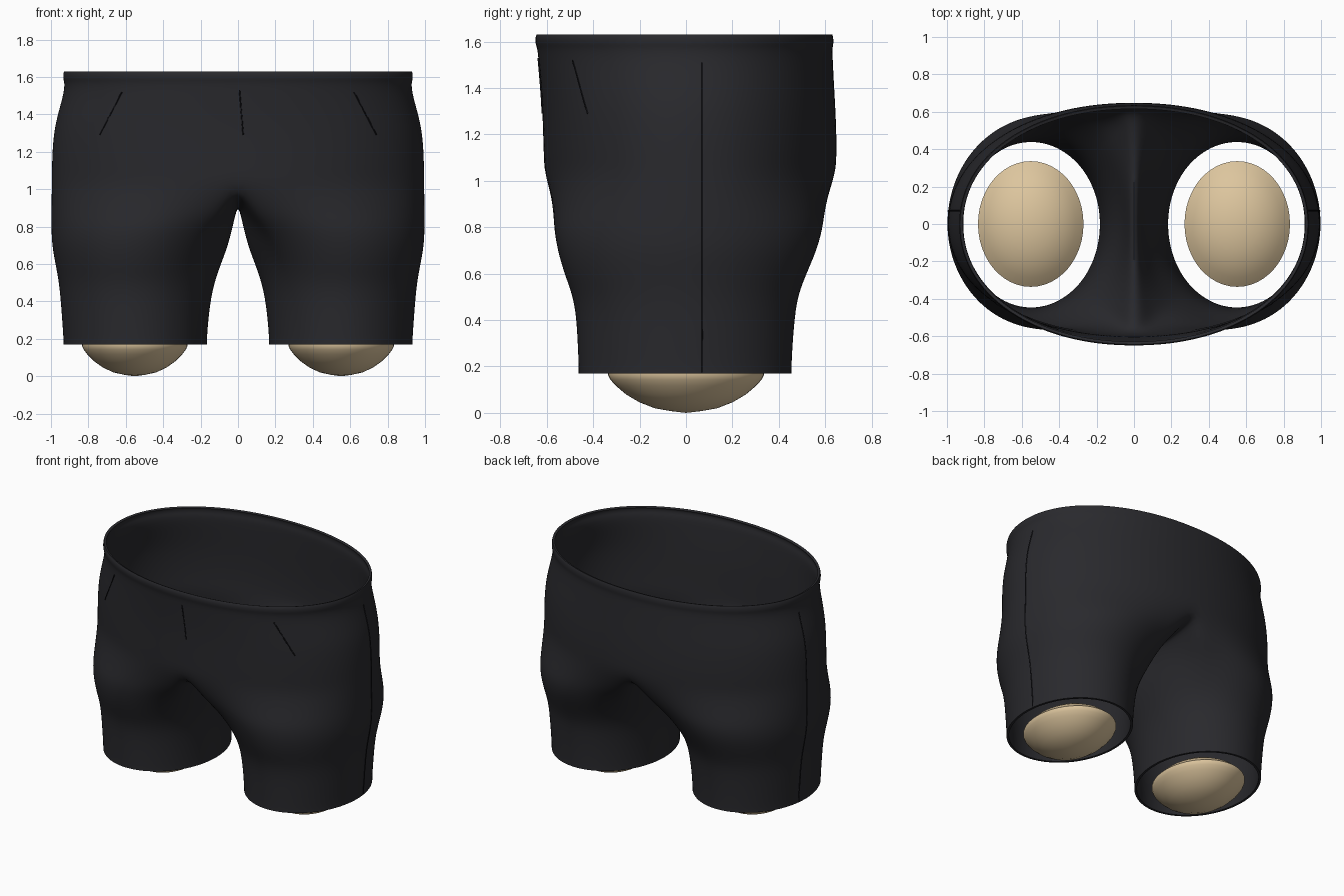
import bpy, bmesh
from math import sin, cos, radians, pi, copysign
from mathutils import Vector
from mathutils.bvhtree import BVHTree

if "Cube" in bpy.data.objects:
    bpy.data.objects.remove(bpy.data.objects["Cube"])


def material(name, rgb):
    m = bpy.data.materials.new(name)
    m.diffuse_color = (*rgb, 1)
    m.use_nodes = True
    m.node_tree.nodes["Principled BSDF"].inputs["Base Color"].default_value = m.diffuse_color
    return m


BLACK = material("black_cloth", (0.022, 0.022, 0.026))
SEAM = material("seam_thread", (0.006, 0.006, 0.008))
TAN = material("tan", (0.72, 0.56, 0.34))


def make_object(name, bm, mat):
    me = bpy.data.meshes.new(name)
    bm.to_mesh(me)
    bm.free()
    ob = bpy.data.objects.new(name, me)
    bpy.context.collection.objects.link(ob)
    me.materials.append(mat)
    return ob


def activate(ob):
    bpy.ops.object.select_all(action='DESELECT')
    ob.select_set(True)
    bpy.context.view_layer.objects.active = ob


def finish(ob, angle=40):
    activate(ob)
    bpy.ops.object.convert(target='MESH')
    bpy.ops.object.shade_smooth_by_angle(angle=radians(angle))


M, K = 24, 12   # segments of the outer arc and of the inner thigh


def spow(v, p=0.95):
    return copysign(abs(v) ** p, v)


def d_point(i, xin, xout, yf, yb):
    if i <= M:
        a = -pi / 2 + pi * i / M
        c = max(cos(a), 0) if 0 < i < M else 0
        return xin + (xout - xin) * spow(c), spow(sin(a)) * (yf if a < 0 else yb)
    return xin, yb - (yb + yf) * (i - M) / K


def oval_point(i, xin, xout, yf, yb):
    deg = -130 + 260 * i / M if i <= M else 130 + 100 * (i - M) / K
    a = radians(deg)
    return ((xin + xout) / 2 + (xout - xin) / 2 * cos(a),
            sin(a) * (yf if sin(a) < 0 else yb))


# Hip rings: z, half width, front depth, back depth
HIPS = [(1.63, .932, .645, .632), (1.615, .937, .652, .637), (1.59, .937, .650, .637),
        (1.57, .930, .642, .632), (1.52, .932, .637, .634), (1.42, .960, .628, .639),
        (1.32, .985, .621, .645), (1.2, .995, .617, .650), (1.1, .997, .614, .650)]
# Leg rings: z, inner x, outer x, front depth, back depth, roundness
LEGS = [(1.01, 0, .998, .610, .645, 0), (.87, .012, 1.0, .60, .628, .4),
        (.79, .03, 1.0, .588, .608, .7), (.70, .052, .997, .562, .572, .9),
        (.60, .09, .978, .527, .522, 1), (.51, .122, .961, .492, .486, 1),
        (.42, .143, .951, .476, .472, 1), (.30, .158, .942, .469, .462, 1),
        (.20, .165, .935, .465, .457, 1), (.17, .165, .935, .465, .457, 1)]

# Shorts: one half lofted from waist to hem, then mirrored
bm = bmesh.new()
rings = []
for z, x, yf, yb in HIPS:
    rings.append([bm.verts.new((*d_point(i, 0, x, yf, yb), z)) for i in range(M + 1)])
for z, xin, xout, yf, yb, rnd in LEGS:
    ring = []
    for i in range(M + K):
        d = Vector(d_point(i, xin, xout, yf, yb))
        p = d.lerp(Vector(oval_point(i, xin, xout, yf, yb)), rnd)
        h = z
        if rnd == 0 and i > M:      # the crotch line dips under the body
            h = .905 + .105 * abs(2 * (i - M) / K - 1) ** 3
        ring.append(bm.verts.new((p.x, p.y, h)))
    rings.append(ring)
for up, low in zip(rings, rings[1:]):
    closed = len(up) > M + 1
    for i in range(M + K if closed else M):
        j = (i + 1) % len(low)
        bm.faces.new((low[i], low[j], up[j], up[i]))
shorts = make_object("shorts", bm, BLACK)
mir = shorts.modifiers.new("mirror", 'MIRROR')
mir.use_clip = True
mir.merge_threshold = 0.0005
sub = shorts.modifiers.new("smooth", 'SUBSURF')
sub.levels = sub.render_levels = 2
shell = shorts.modifiers.new("cloth", 'SOLIDIFY')
shell.thickness = 0.016
shell.offset = -1
finish(shorts)

# Seams: thin threads laid on the cloth by ray casting
tree = BVHTree.FromObject(shorts, bpy.context.evaluated_depsgraph_get())


def seam(name, start, end, axis, steps):
    """start and end are points outside the cloth; axis is the ray direction."""
    pts = []
    for k in range(steps + 1):
        hit = tree.ray_cast(Vector(start).lerp(Vector(end), k / steps), Vector(axis))[0]
        if hit:
            pts.append(hit)
    cu = bpy.data.curves.new(name, 'CURVE')
    cu.dimensions = '3D'
    cu.bevel_depth = 0.004
    cu.bevel_resolution = 1
    cu.use_fill_caps = True
    sp = cu.splines.new('POLY')
    sp.points.add(len(pts) - 1)
    for p, co in zip(sp.points, pts):
        p.co = (*co, 1)
    ob = bpy.data.objects.new(name, cu)
    bpy.context.collection.objects.link(ob)
    cu.materials.append(SEAM)
    finish(ob, 60)


seam("fly_seam", (.008, -2, 1.53), (.028, -2, 1.29), (0, 1, 0), 12)
for side, s in (("left", -1), ("right", 1)):
    seam(side + "_side_seam", (2 * s, .07, 1.51), (2 * s, .07, .175), (-s, 0, 0), 50)
    seam(side + "_pocket_seam", (.62 * s, -2, 1.52), (.74 * s, -2, 1.29), (0, 1, 0), 14)

# Leg ends: oval lenses showing below the hems; profile is radius factor, z
PROFILE = [(.2, .008), (.4, .02), (.6, .046), (.77, .08), (.9, .117), (.97, .143),
           (1, .162), (1, .172), (.97, .18), (.85, .215), (.65, .255), (.42, .283), (.2, .296)]
for side, s in (("left", -1), ("right", 1)):
    bm = bmesh.new()
    n = 48
    loops = [[bm.verts.new((.552 * s + .282 * r * cos(2 * pi * i / n),
                            .336 * r * sin(2 * pi * i / n), z)) for i in range(n)]
             for r, z in PROFILE]
    for a, b in zip(loops, loops[1:]):
        for i in range(n):
            j = (i + 1) % n
            bm.faces.new((a[i], a[j], b[j], b[i]))
    for loop, z in ((loops[0][::-1], 0), (loops[-1], .3)):
        tip = bm.verts.new((.552 * s, 0, z))
        for i in range(n):
            bm.faces.new((loop[i], loop[(i + 1) % n], tip))
    finish(make_object(side + "_leg_end", bm, TAN))
